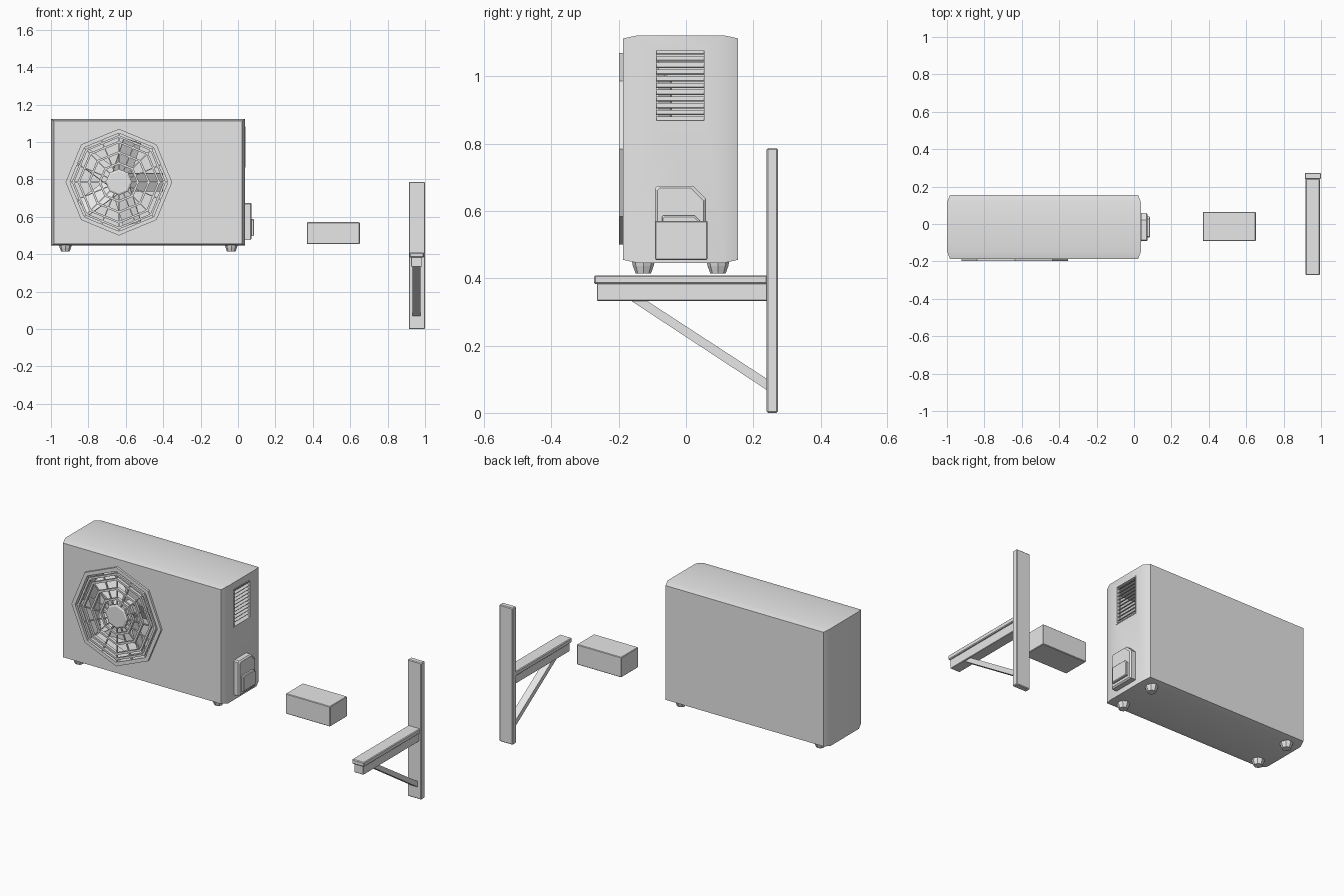
import bpy, bmesh, math
from mathutils import Matrix, Vector

cube = bpy.data.objects.get("Cube")
if cube:
    bpy.data.objects.remove(cube, do_unlink=True)

grey = bpy.data.materials.new("light grey metal")
grey.use_nodes = True
grey.diffuse_color = (0.8, 0.8, 0.8, 1)
grey.node_tree.nodes["Principled BSDF"].inputs["Base Color"].default_value = (0.8, 0.8, 0.8, 1)

FAN_X, FAN_Z = -0.637, 0.785
FRONT = -0.187


def finish(bm, name, smooth=False):
    bmesh.ops.recalc_face_normals(bm, faces=bm.faces)
    mesh = bpy.data.meshes.new(name)
    bm.to_mesh(mesh)
    bm.free()
    mesh.materials.append(grey)
    obj = bpy.data.objects.new(name, mesh)
    bpy.context.collection.objects.link(obj)
    if smooth:
        select(obj)
        bpy.ops.object.shade_smooth_by_angle()
    return obj


def select(obj):
    bpy.ops.object.select_all(action="DESELECT")
    obj.select_set(True)
    bpy.context.view_layer.objects.active = obj


def add_box(bm, x, y, z, turn=None):
    """Add a box given as (low, high) ranges, optionally turned about its centre."""
    mid = Vector([sum(r) / 2 for r in (x, y, z)])
    size = [r[1] - r[0] for r in (x, y, z)]
    m = Matrix.Translation(mid) @ (turn or Matrix()) @ Matrix.Diagonal((*size, 1))
    bmesh.ops.create_cube(bm, size=1, matrix=m)


def box(name, x, y, z, bevel=0.0):
    bm = bmesh.new()
    add_box(bm, x, y, z)
    if bevel:
        bmesh.ops.bevel(bm, geom=bm.edges[:], offset=bevel, segments=1, affect="EDGES")
    return finish(bm, name)


def loft(bm, loops):
    """Join equal closed loops into a capped solid."""
    rings = [[bm.verts.new(p) for p in loop] for loop in loops]
    n = len(rings[0])
    for a, b in zip(rings, rings[1:]):
        for i in range(n):
            j = (i + 1) % n
            bm.faces.new((a[i], a[j], b[j], b[i]))
    bm.faces.new(rings[0])
    bm.faces.new(rings[-1])


def octagon(r, y):
    return [(FAN_X + r * math.cos(k * math.pi / 4), y, FAN_Z + r * math.sin(k * math.pi / 4))
            for k in range(8)]


def add_ring(bm, inner, outer, y0, y1):
    """Octagonal band facing the front."""
    loops = [[bm.verts.new(p) for p in octagon(r, y)]
             for r, y in ((inner, y0), (outer, y0), (outer, y1), (inner, y1))]
    for a, b in zip(loops, loops[1:] + loops[:1]):
        for i in range(8):
            j = (i + 1) % 8
            bm.faces.new((a[i], a[j], b[j], b[i]))


def cut(obj, cutter):
    mod = obj.modifiers.new("cut", "BOOLEAN")
    mod.operation, mod.solver, mod.object = "DIFFERENCE", "EXACT", cutter
    select(obj)
    bpy.ops.object.modifier_apply(modifier=mod.name)
    bpy.data.objects.remove(cutter, do_unlink=True)


# Casing: slightly bowed ends, top and bottom
bm = bmesh.new()
sections = []
for y, dx, dz in ((FRONT, 0.016, 0.009), (-0.145, 0, 0), (0.114, 0, 0), (0.155, 0.016, 0.009)):
    x0, x1, z0, z1 = -1 + dx, 0.038 - dx, 0.446 + dz, 1.122 - dz
    sections.append([(x0, y, z0), (x1, y, z0), (x1, y, z1), (x0, y, z1)])
loft(bm, sections)
casing = finish(bm, "casing")

# Hollow interior, fan opening and side vent opening
VENT_Y, VENT_Z = (-0.093, 0.06), (0.863, 1.083)
cut(casing, box("cavity_cutter", (-0.975, 0.01), (-0.165, 0.135), (0.475, 1.095)))
bm = bmesh.new()
loft(bm, [octagon(0.262, -0.25), octagon(0.262, -0.1)])
cut(casing, finish(bm, "fan_cutter"))
cut(casing, box("vent_cutter", (-0.05, 0.1), VENT_Y, VENT_Z))
select(casing)
bpy.ops.object.shade_smooth_by_angle()

# Fan surround and shroud
bm = bmesh.new()
add_ring(bm, 0.262, 0.285, -0.199, FRONT + 0.002)
add_ring(bm, 0.262, 0.275, FRONT, -0.08)
finish(bm, "fan_surround")

# Fan guard: rings, spokes and centre cap
bm = bmesh.new()
for r in (0.245, 0.215, 0.16, 0.102):
    add_ring(bm, r - 0.006, r + 0.006, -0.197, -0.18)
loft(bm, [octagon(0.06, -0.199), octagon(0.07, -0.194), octagon(0.07, -0.18)])
for k in range(16):
    spoke = bmesh.new()
    reach = 0.265 if k % 2 == 0 else 0.245
    add_box(spoke, (0.06, reach), (-0.193, -0.185), (-0.003, 0.003))
    spoke.transform(Matrix.Translation((FAN_X, 0, FAN_Z)) @ Matrix.Rotation(k * math.pi / 8, 4, "Y"))
    part = bpy.data.meshes.new("spoke")
    spoke.to_mesh(part)
    spoke.free()
    bm.from_mesh(part)
    bpy.data.meshes.remove(part)
finish(bm, "fan_guard")

# Fan blades, hub and motor
bm = bmesh.new()
for k in range(5):
    spin = Matrix.Translation((FAN_X, -0.07, FAN_Z)) @ Matrix.Rotation(k * math.tau / 5, 4, "Y")
    m = spin @ Matrix.Translation((0.135, 0, 0)) @ Matrix.Rotation(0.5, 4, "X")
    bmesh.ops.create_cube(bm, size=1, matrix=m @ Matrix.Diagonal((0.2, 0.006, 0.11, 1)))
loft(bm, [octagon(0.055, -0.11), octagon(0.06, -0.04), octagon(0.06, 0.136)])
finish(bm, "fan")

# Side vent: frame and slanted slats
bm = bmesh.new()
VX, RIM = (0.018, 0.04), 0.006
(y0, y1), (z0, z1) = VENT_Y, VENT_Z
for y in ((y0, y0 + RIM), (y1 - RIM, y1)):
    add_box(bm, VX, y, VENT_Z)
for z in ((z0, z0 + RIM), (z1 - RIM, z1)):
    add_box(bm, VX, VENT_Y, z)
SLATS = 11
for k in range(SLATS):
    z = z0 + (k + 0.5) * (z1 - z0) / SLATS
    add_box(bm, (0.012, 0.034), VENT_Y, (z - 0.002, z + 0.002), Matrix.Rotation(0.6, 4, "Y"))
finish(bm, "side_vent")

# Valve cover with a cut corner, and its raised handle
def cover(name, x0, x1, rim, y0, y1, z0, z1, corner):
    def loop(x, d):
        a, b, c, e = y0 + d, y1 - d, z0 + d, z1 - d
        return [(x, a, c), (x, b, c), (x, b, e - corner), (x, b - corner, e), (x, a + rim, e), (x, a, e - rim)]
    bm = bmesh.new()
    loft(bm, [loop(x0, 0), loop(x1 - rim, 0), loop(x1, rim)])
    finish(bm, name)


cover("valve_cover", 0.02, 0.073, 0.007, -0.092, 0.059, 0.476, 0.675, 0.038)
cover("valve_handle", 0.07, 0.086, 0.004, -0.072, 0.04, 0.497, 0.587, 0.014)

# Tapered feet
for side, x in (("right", -0.923), ("left", -0.036)):
    for end, y in (("front", -0.127), ("back", 0.095)):
        bm = bmesh.new()
        loft(bm, [[(x + r * math.cos(k * math.pi / 4), y + r * math.sin(k * math.pi / 4), z)
                   for k in range(8)] for r, z in ((0.023, 0.415), (0.031, 0.437), (0.035, 0.455))])
        finish(bm, f"{end}_{side}_foot")

# Separate block
box("loose_block", (0.368, 0.651), (-0.092, 0.064), (0.455, 0.571), 0.003)

# Wall bracket: post, arm and diagonal strut
box("bracket_post", (0.913, 1.0), (0.24, 0.273), (0, 0.787), 0.004)
box("bracket_arm_top", (0.917, 0.994), (-0.273, 0.242), (0.383, 0.409), 0.004)
box("bracket_arm", (0.926, 0.985), (-0.265, 0.242), (0.333, 0.386), 0.002)
bm = bmesh.new()
side = [(-0.166, 0.335), (-0.119, 0.335), (0.242, 0.1), (0.242, 0.067)]
loft(bm, [[(x, y, z) for y, z in side] for x in (0.934, 0.977)])
finish(bm, "bracket_strut")
